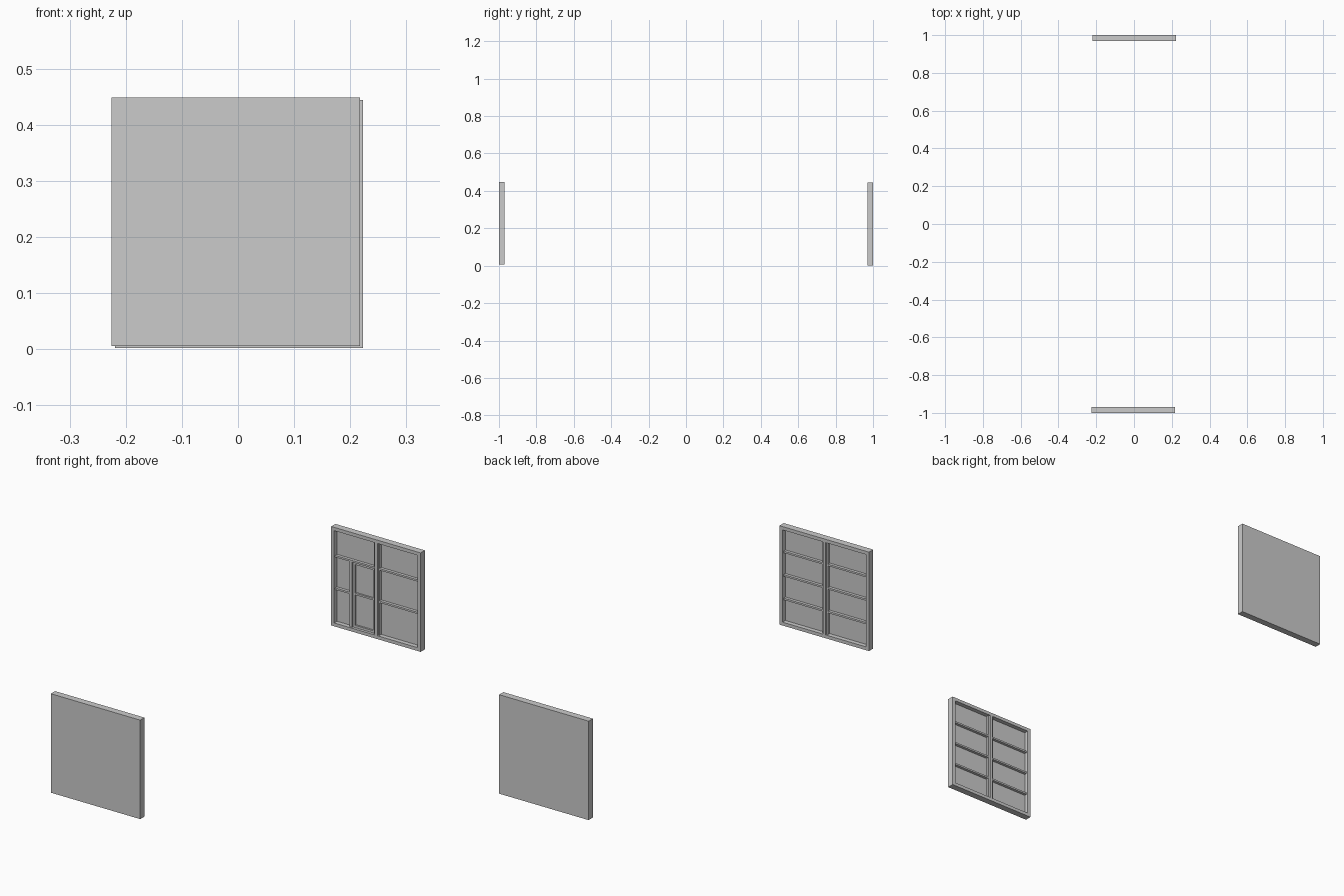
import bpy, bmesh

if "Cube" in bpy.data.objects:
    bpy.data.objects.remove(bpy.data.objects["Cube"])

SIZE, THICK = 0.442, 0.03     # panel side length and thickness
RIM, BAR = 0.015, 0.008       # outer frame width, glazing bar width
MID = SIZE / 2
D_BAR, D_DOOR, D_GLASS = 0.007, 0.012, 0.020   # depths below the inner face


def boxes(name, specs):
    """One mesh object from (min corner, max corner) boxes."""
    bm = bmesh.new()
    for lo, hi in specs:
        verts = bmesh.ops.create_cube(bm, size=1)["verts"]
        for v in verts:
            for i in range(3):
                v.co[i] = lo[i] if v.co[i] < 0 else hi[i]
    mesh = bpy.data.meshes.new(name)
    bm.to_mesh(mesh)
    bm.free()
    ob = bpy.data.objects.new(name, mesh)
    bpy.context.collection.objects.link(ob)
    return ob


def panel(name, x0, z0, side, stages):
    """Square slab with stepped pockets cut in the face that looks to y = 0."""
    inner = side * (1 - THICK)

    def span(u0, u1, w0, w1, a, b):
        ys = sorted((inner + side * a, inner + side * b))
        return (x0 + u0, ys[0], z0 + w0), (x0 + u1, ys[1], z0 + w1)

    slab = boxes(name, [span(0, SIZE, 0, SIZE, 0, THICK)])
    bpy.context.view_layer.objects.active = slab
    for depth, rects in stages:
        cutter = boxes(name + "_cutter", [span(*r, -0.01, depth) for r in rects])
        cutter.hide_render = True
        mod = slab.modifiers.new("pockets", 'BOOLEAN')
        mod.operation, mod.solver, mod.object = 'DIFFERENCE', 'EXACT', cutter
        bpy.ops.object.modifier_apply(modifier=mod.name)
        bpy.data.objects.remove(cutter)
    return slab


def rows(u0, u1, levels):
    """Panes stacked between bars centred on the given levels."""
    h = BAR / 2
    return [(u0, u1, a + h, b - h) for a, b in zip(levels, levels[1:])]


# shared outline: two openings either side of a central post
LO, HI = RIM - BAR / 2, SIZE - RIM + BAR / 2
halves = [(RIM, MID - 0.007, RIM, SIZE - RIM),
          (MID + 0.007, SIZE - RIM, RIM, SIZE - RIM)]
left, right = (RIM, MID - 0.013), (MID + 0.013, SIZE - RIM)

# window wall: two columns of four equal panes
levels = [LO + (HI - LO) * i / 4 for i in range(5)]
panel("window_wall", -0.225, 0.006, -1, [
    (D_BAR, halves),
    (D_GLASS, rows(*left, levels) + rows(*right, levels)),
])

# door wall: three panes on one side, transom, sidelight and door on the other
low, high = 0.165, 0.310
door = (0.099, MID - 0.013)
panel("door_wall", -0.219, 0.002, 1, [
    (D_BAR, halves),
    (D_DOOR, rows(*door, [LO, high])),
    (D_GLASS, rows(*right, [LO, low, high, HI])
     + rows(*left, [high, HI])
     + rows(RIM, 0.085, [LO, low, high])
     + rows(door[0] + 0.010, door[1] - 0.010, [LO + 0.010, low, high - 0.010])),
])
